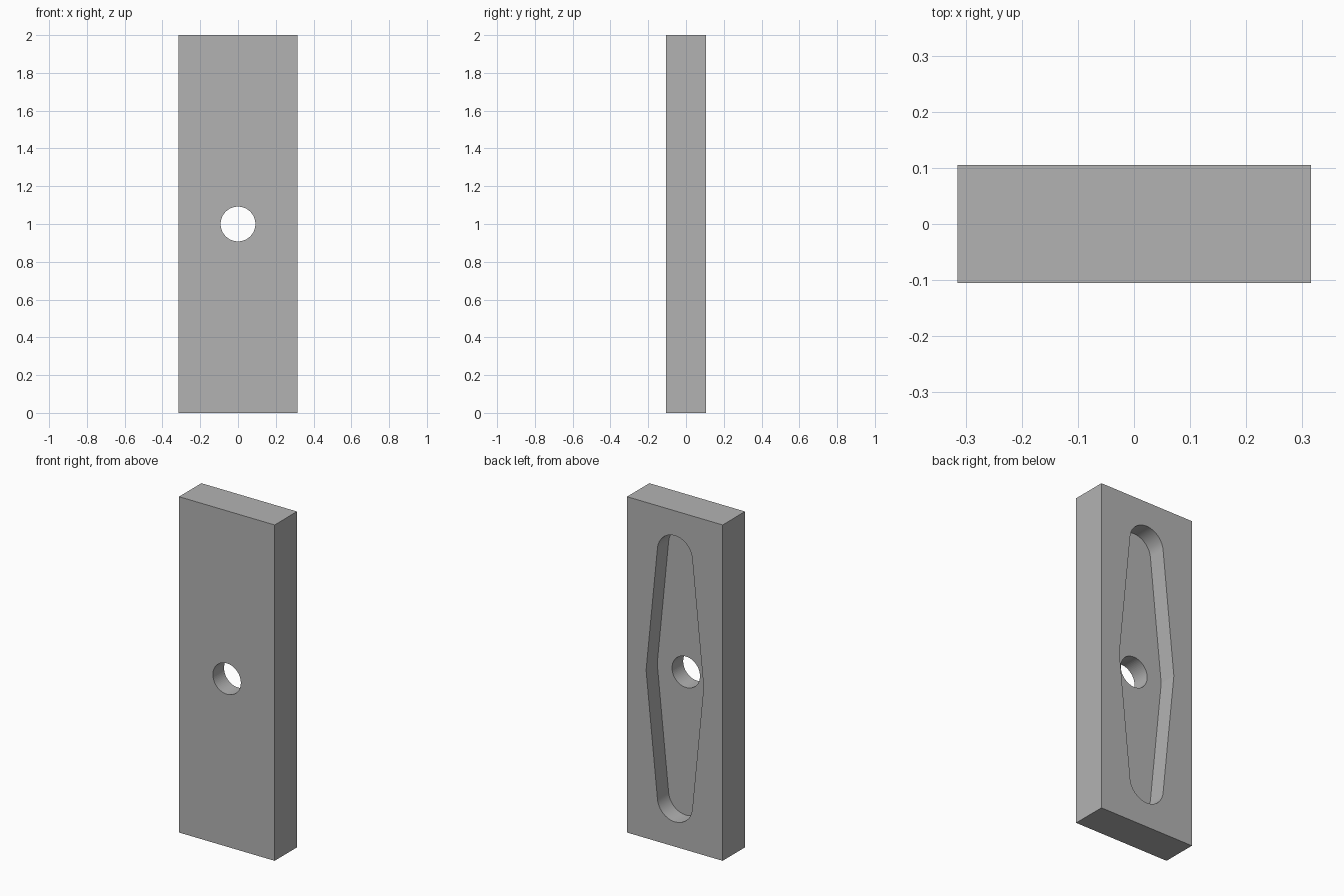
import bpy
import bmesh
from math import cos, sin, pi, tau

WIDTH, DEPTH, HEIGHT = 0.63, 0.21, 2.0
MID = HEIGHT / 2
HOLE_R = 0.092
END_R, END_Z = 0.115, 0.737    # pocket end arcs: radius, distance from middle
TAPER = 0.1                    # lean of the pocket sides, radians
POCKET_HALF = END_R / cos(TAPER) + END_Z * sin(TAPER) / cos(TAPER)

cube = bpy.data.objects.get("Cube")
if cube:
    bpy.data.objects.remove(cube, do_unlink=True)

grey = bpy.data.materials.new("plain grey")
grey.use_nodes = True
colour = (0.45, 0.45, 0.45, 1)
grey.diffuse_color = colour
grey.node_tree.nodes["Principled BSDF"].inputs["Base Color"].default_value = colour


def prism(name, outline, y0, y1):
    """Extrude a closed (x, z) outline from y0 to y1."""
    bm = bmesh.new()
    face = bm.faces.new([bm.verts.new((x, y0, z)) for x, z in outline])
    extruded = bmesh.ops.extrude_face_region(bm, geom=[face])["geom"]
    verts = [g for g in extruded if isinstance(g, bmesh.types.BMVert)]
    bmesh.ops.translate(bm, verts=verts, vec=(0, y1 - y0, 0))
    bmesh.ops.recalc_face_normals(bm, faces=bm.faces)
    mesh = bpy.data.meshes.new(name)
    bm.to_mesh(mesh)
    bm.free()
    mesh.materials.append(grey)
    obj = bpy.data.objects.new(name, mesh)
    bpy.context.collection.objects.link(obj)
    return obj


def arc(radius, z, start, end, steps):
    angles = [start + (end - start) * i / steps for i in range(steps + 1)]
    return [(radius * cos(a), z + radius * sin(a)) for a in angles]


# Rectangular plate
w = WIDTH / 2
plate = prism("plate", [(-w, 0), (w, 0), (w, HEIGHT), (-w, HEIGHT)],
              -DEPTH / 2, DEPTH / 2)

# Round hole right through the middle
hole = prism("hole_cutter", arc(HOLE_R, MID, 0, tau, 64)[:-1], -DEPTH, DEPTH)

# Tapered pocket with rounded ends, half the depth, open at the back
upper = [(POCKET_HALF, MID)] + arc(END_R, MID + END_Z, TAPER, pi - TAPER, 32)
lower = [(-x, HEIGHT - z) for x, z in upper]
pocket = prism("pocket_cutter", upper + lower, 0, DEPTH)

bpy.context.view_layer.objects.active = plate
for cutter in (pocket, hole):
    cutter.hide_render = True
    mod = plate.modifiers.new(cutter.name, "BOOLEAN")
    mod.operation = "DIFFERENCE"
    mod.solver = "EXACT"
    mod.object = cutter
    bpy.ops.object.modifier_apply(modifier=mod.name)
    bpy.data.objects.remove(cutter, do_unlink=True)

# Smooth curved walls, crisp edges
bpy.ops.object.select_all(action="DESELECT")
plate.select_set(True)
bpy.ops.object.shade_smooth_by_angle(angle=pi / 36 * 1.1)
